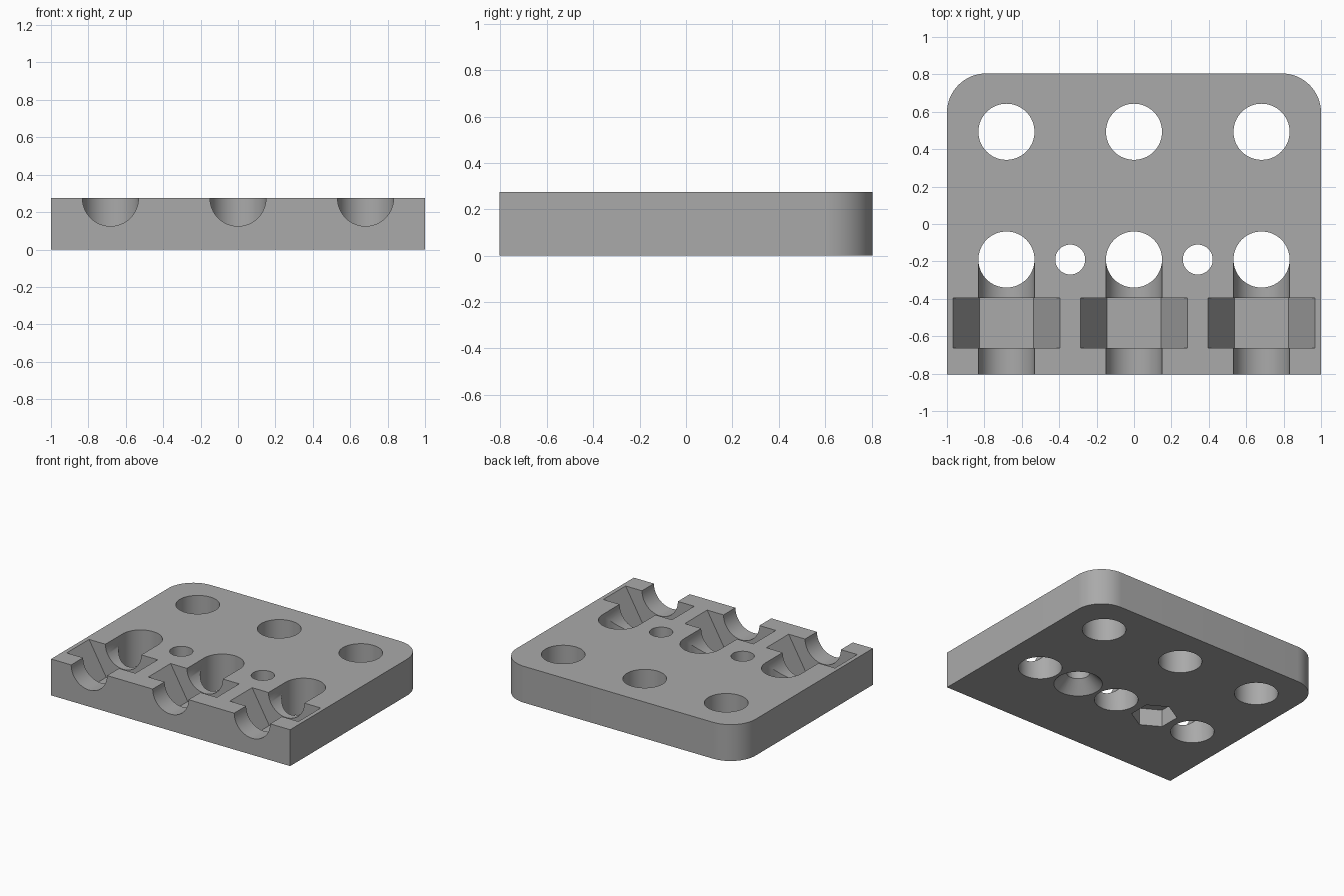
import bpy
from math import pi, radians

if "Cube" in bpy.data.objects:
    bpy.data.objects.remove(bpy.data.objects["Cube"], do_unlink=True)

HEIGHT = 0.275
HALF_DEPTH = 0.805
CORNER = 0.21
SPACING = 0.682
FRONT_ROW = -0.19
BACK_ROW = 0.493
HOLE_R = 0.15
SCREW_R = 0.08

grey = bpy.data.materials.new("plain_grey")
grey.use_nodes = True
colour = (0.4, 0.4, 0.4, 1)
grey.diffuse_color = colour
grey.node_tree.nodes["Principled BSDF"].inputs["Base Color"].default_value = colour

# Base plate with its two back corners rounded
bpy.ops.mesh.primitive_cube_add(size=1, location=(0, 0, HEIGHT / 2))
plate = bpy.context.object
plate.name = "drilled_plate"
plate.scale = (2, 2 * HALF_DEPTH, HEIGHT)
bpy.ops.object.transform_apply(location=True, scale=True)
plate.data.materials.append(grey)
weights = plate.data.attributes.new("bevel_weight_edge", 'FLOAT', 'EDGE')
for edge in plate.data.edges:
    a, b = (plate.data.vertices[i].co for i in edge.vertices)
    if a.y > 0 and b.y > 0 and abs(a.z - b.z) > 0.1:
        weights.data[edge.index].value = 1
bevel = plate.modifiers.new("rounded_corners", 'BEVEL')
bevel.limit_method = 'WEIGHT'
bevel.width = CORNER
bevel.segments = 16


def cut(name, sides, r1, r2, length, location, rotation=(0, 0, 0)):
    """Subtract a prism, cylinder or cone from the plate."""
    bpy.ops.mesh.primitive_cone_add(vertices=sides, radius1=r1, radius2=r2, depth=length,
                                    location=location, rotation=rotation)
    cutter = bpy.context.object
    cutter.name = name
    cutter.data.materials.append(grey)
    cutter.hide_render = True
    modifier = plate.modifiers.new(name, 'BOOLEAN')
    modifier.operation = 'DIFFERENCE'
    modifier.solver = 'EXACT'
    modifier.object = cutter
    bpy.context.view_layer.objects.active = plate
    bpy.ops.object.modifier_apply(modifier=name)
    bpy.data.objects.remove(cutter, do_unlink=True)


bpy.context.view_layer.objects.active = plate
bpy.ops.object.modifier_apply(modifier="rounded_corners")

for column in (-1, 0, 1):
    x = column * SPACING
    # Through holes in both rows
    for y in (FRONT_ROW, BACK_ROW):
        cut("through_hole", 64, HOLE_R, HOLE_R, 1, (x, y, HEIGHT / 2))
    # Half-round channel from the front hole to the front edge
    cut("rod_channel", 64, HOLE_R, HOLE_R, 0.8, (x, FRONT_ROW - 0.4, HEIGHT), (pi / 2, 0, 0))
    # Half-hexagon nut slot across the channel
    cut("nut_slot", 6, 0.287, 0.287, 0.267, (x, -0.529, HEIGHT), (pi / 2, radians(30), 0))

# Screw holes between the columns
for side in (-1, 1):
    cut("screw_hole", 48, SCREW_R, SCREW_R, 1, (side * SPACING / 2, FRONT_ROW, HEIGHT / 2))

# Underside: countersink on the left, hexagonal nut pocket on the right
cut("countersink", 48, 0.182, SCREW_R - 0.005, 0.107, (SPACING / 2, FRONT_ROW, 0.0385))
cut("nut_pocket", 6, 0.158, 0.158, 0.26, (-SPACING / 2, FRONT_ROW, 0))

bpy.ops.object.select_all(action='DESELECT')
plate.select_set(True)
bpy.context.view_layer.objects.active = plate
bpy.ops.object.shade_smooth_by_angle(angle=radians(30))
